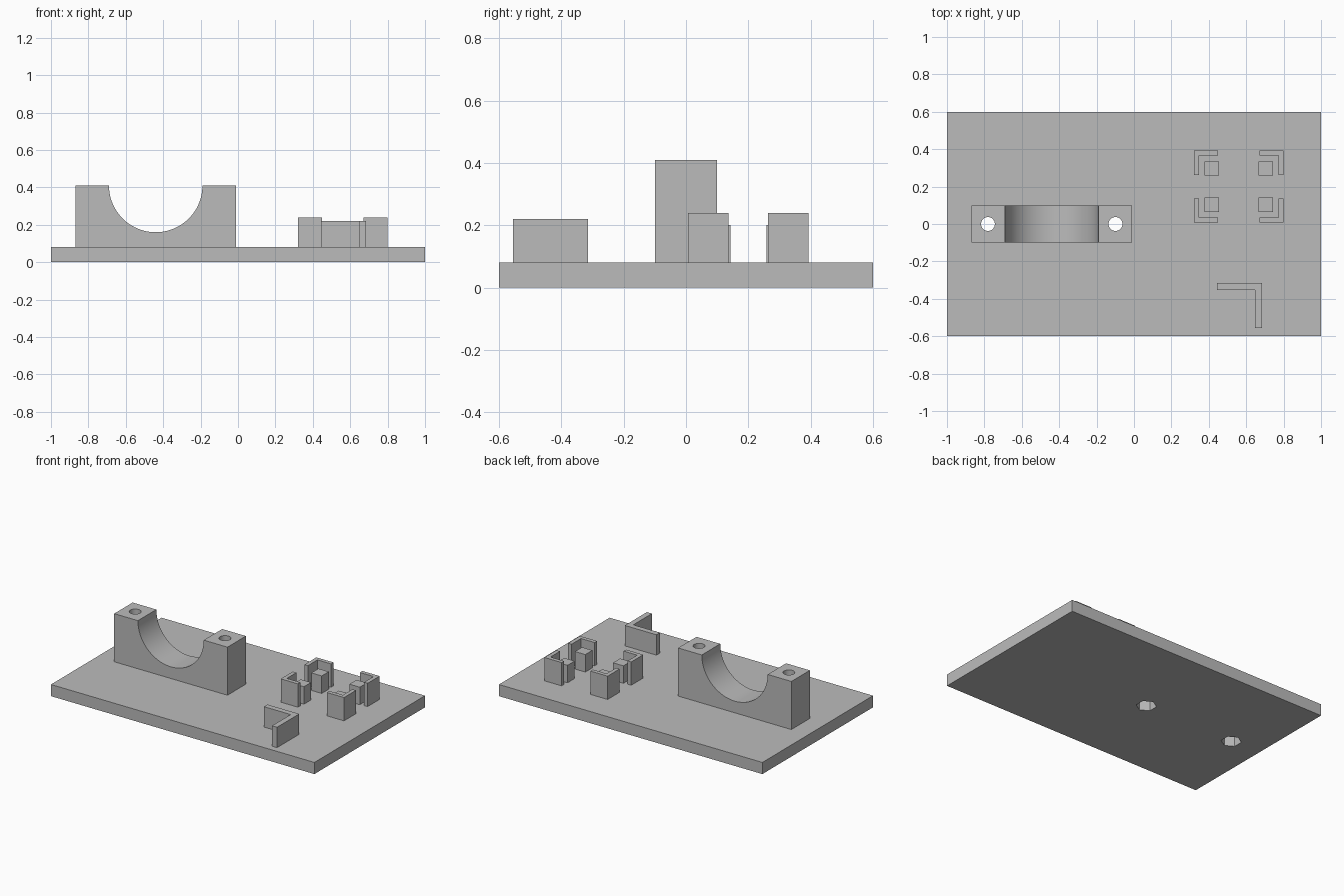
import bpy, bmesh
from math import pi, cos, sin

cube = bpy.data.objects.get("Cube")
if cube:
    bpy.data.objects.remove(cube, do_unlink=True)

grey = bpy.data.materials.new("plain grey")
grey.use_nodes = True
colour = (0.5, 0.5, 0.5, 1)
grey.diffuse_color = colour
grey.node_tree.nodes["Principled BSDF"].inputs["Base Color"].default_value = colour

PLATE_TOP = 0.08


def prism(name, outline, z0, z1, upright=False):
    """Extrude an outline along z, or along y when upright."""
    bm = bmesh.new()
    place = (lambda a, b: (a, z0, b)) if upright else (lambda a, b: (a, b, z0))
    face = bm.faces.new([bm.verts.new(place(a, b)) for a, b in outline])
    moved = bmesh.ops.extrude_face_region(bm, geom=[face])["geom"]
    step = (0, z1 - z0, 0) if upright else (0, 0, z1 - z0)
    bmesh.ops.translate(bm, vec=step, verts=[v for v in moved if isinstance(v, bmesh.types.BMVert)])
    bmesh.ops.recalc_face_normals(bm, faces=bm.faces)
    mesh = bpy.data.meshes.new(name)
    bm.to_mesh(mesh)
    bm.free()
    mesh.materials.append(grey)
    obj = bpy.data.objects.new(name, mesh)
    bpy.context.collection.objects.link(obj)
    return obj


def rectangle(x0, x1, y0, y1):
    return [(x0, y0), (x1, y0), (x1, y1), (x0, y1)]


def angle_outline(cx, cy, dx, dy, t):
    """L shape with its outer corner at (cx, cy) and arms of signed length dx, dy."""
    tx, ty = (t if dx > 0 else -t), (t if dy > 0 else -t)
    return [(cx, cy), (cx + dx, cy), (cx + dx, cy + ty),
            (cx + tx, cy + ty), (cx + tx, cy + dy), (cx, cy + dy)]


def circle(cx, cy, r, sides):
    return [(cx + r * sin(2 * pi * i / sides), cy + r * cos(2 * pi * i / sides)) for i in range(sides)]


def cut(target, cutter):
    mod = target.modifiers.new("cut", "BOOLEAN")
    mod.operation = "DIFFERENCE"
    mod.solver = "EXACT"
    mod.object = cutter
    with bpy.context.temp_override(object=target, active_object=target, selected_objects=[target]):
        bpy.ops.object.modifier_apply(modifier=mod.name)
    bpy.data.objects.remove(cutter, do_unlink=True)


# Base plate
plate = prism("base_plate", rectangle(-1, 1, -0.6, 0.6), 0, PLATE_TOP)

# Cradle block with a half-round seat
CX, TOP, R, HALF = -0.44, 0.41, 0.25, 0.43
arc = [(CX + R * cos(pi * i / 48), TOP - R * sin(pi * i / 48)) for i in range(49)]
profile = [(CX + HALF, PLATE_TOP), (CX + HALF, TOP)] + arc
profile += [(CX - HALF, TOP), (CX - HALF, PLATE_TOP)]
cradle = prism("cradle", profile, -0.1, 0.1, upright=True)

# Screw bores with hexagonal nut pockets underneath
for side in (-1, 1):
    x = CX + side * 0.341
    cut(cradle, prism("bore_cutter", circle(x, 0, 0.037, 32), 0.02, 0.6))
    cut(plate, prism("nut_cutter", circle(x, 0, 0.064, 6), -0.1, 0.2))

bpy.ops.object.select_all(action="DESELECT")
cradle.select_set(True)
bpy.context.view_layer.objects.active = cradle
bpy.ops.object.shade_smooth_by_angle(angle=pi / 6)

# Four corner holders, each an angle wall around a support post
MX, MY = 0.56, 0.2
for sx, xname in ((-1, "right"), (1, "left")):
    for sy, yname in ((-1, "front"), (1, "back")):
        wall = angle_outline(MX + sx * 0.24, MY + sy * 0.193, -sx * 0.13, -sy * 0.13, 0.027)
        prism(f"corner_wall_{yname}_{xname}", wall, PLATE_TOP, 0.24)
        post = rectangle(MX + sx * 0.105, MX + sx * 0.184, MY + sy * 0.058, MY + sy * 0.135)
        prism(f"support_post_{yname}_{xname}", post, PLATE_TOP, 0.2)

# Single angle stop near the front
prism("angle_stop", angle_outline(0.685, -0.315, -0.24, -0.24, 0.038), PLATE_TOP, 0.22)
